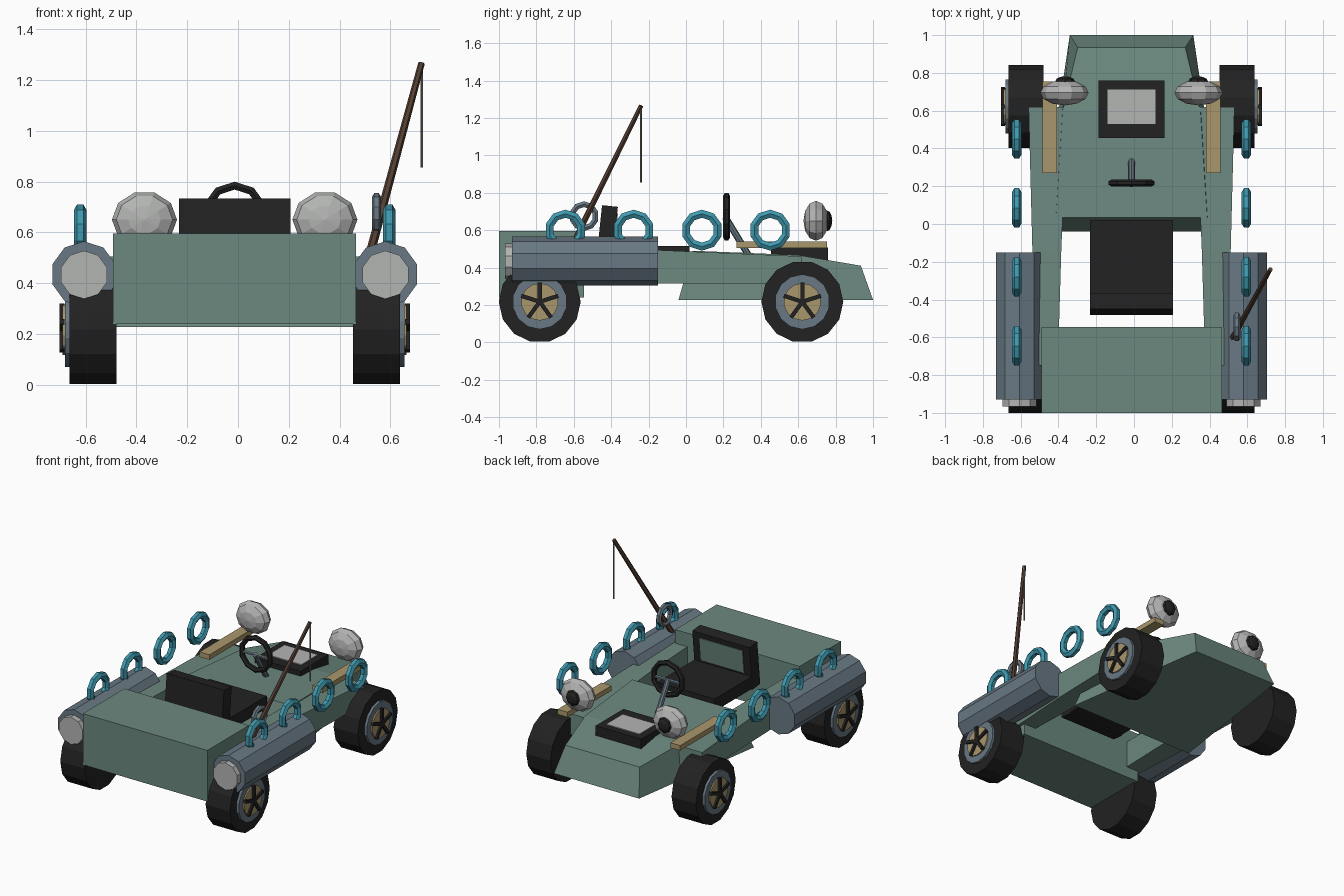
import bpy, bmesh, math
from mathutils import Vector, Matrix

if "Cube" in bpy.data.objects:
    bpy.data.objects.remove(bpy.data.objects["Cube"])

CX = -0.013  # vehicle centre line


def mat(name, r, g, b):
    m = bpy.data.materials.new(name)
    m.diffuse_color = (r, g, b, 1)
    m.use_nodes = True
    m.node_tree.nodes["Principled BSDF"].inputs["Base Color"].default_value = m.diffuse_color
    return m


GREEN = mat("sage green", 0.15, 0.25, 0.215)
STEEL = mat("blue grey", 0.14, 0.19, 0.23)
TEAL = mat("teal", 0.05, 0.32, 0.43)
TAN = mat("tan", 0.40, 0.31, 0.15)
PALE = mat("pale grey", 0.45, 0.46, 0.45)
BLACK = mat("black", 0.016, 0.016, 0.016)
BROWN = mat("brown", 0.09, 0.05, 0.033)
CORD = mat("cord grey", 0.27, 0.25, 0.21)


def finish(bm, name, m):
    bmesh.ops.recalc_face_normals(bm, faces=bm.faces)
    me = bpy.data.meshes.new(name)
    bm.to_mesh(me)
    bm.free()
    me.materials.append(m)
    ob = bpy.data.objects.new(name, me)
    bpy.context.collection.objects.link(ob)
    return ob


def box(name, m, lo, hi, tilt=0):
    lo, hi = Vector(lo), Vector(hi)
    bm = bmesh.new()
    bmesh.ops.create_cube(bm, size=1)
    mx = (Matrix.Translation((lo + hi) / 2) @ Matrix.Rotation(tilt, 4, 'X')
          @ Matrix.Diagonal((*(hi - lo), 1)))
    bm.transform(mx)
    return finish(bm, name, m)


def rod(name, m, a, b, r1, r2=None, n=8, turn=0):
    a, b = Vector(a), Vector(b)
    d = b - a
    bm = bmesh.new()
    bmesh.ops.create_cone(bm, cap_ends=True, segments=n, radius1=r1,
                          radius2=r1 if r2 is None else r2, depth=d.length)
    bm.transform(Matrix.Translation((a + b) / 2) @ d.to_track_quat('Z', 'Y').to_matrix().to_4x4()
                 @ Matrix.Rotation(turn, 4, 'Z'))
    return finish(bm, name, m)


def ring(name, m, c, R, r, axis, n=10, k=6):
    # torus around the x or y axis
    bm = bmesh.new()
    g = []
    for i in range(n):
        a = 2 * math.pi * (i + 0.5) / n
        row = []
        for j in range(k):
            b = 2 * math.pi * j / k
            q, h = R + r * math.sin(b), r * math.cos(b)
            p = (h, q * math.cos(a), q * math.sin(a)) if axis == 'x' else (q * math.cos(a), h, q * math.sin(a))
            row.append(bm.verts.new(Vector(c) + Vector(p)))
        g.append(row)
    for i in range(n):
        for j in range(k):
            bm.faces.new((g[i][j], g[(i + 1) % n][j], g[(i + 1) % n][(j + 1) % k], g[i][(j + 1) % k]))
    return finish(bm, name, m)


def loft(name, m, sections):
    bm = bmesh.new()
    rows = [[bm.verts.new(p) for p in s] for s in sections]
    n = len(rows[0])
    for a, b in zip(rows, rows[1:]):
        for i in range(n):
            bm.faces.new((a[i], a[(i + 1) % n], b[(i + 1) % n], b[i]))
    bm.faces.new(rows[0])
    bm.faces.new(rows[-1])
    return finish(bm, name, m)


def ball(name, m, c, s, n=10, rings=6):
    # low-poly ellipsoid with its poles along y
    bm = bmesh.new()
    bmesh.ops.create_uvsphere(bm, u_segments=n, v_segments=rings, radius=1)
    bm.transform(Matrix.Translation(c) @ Matrix.Diagonal((*s, 1)) @ Matrix.Rotation(math.pi / 2, 4, 'Y')
                 @ Matrix.Rotation(math.pi / 2, 4, 'X'))
    return finish(bm, name, m)


# body: rear box and tapered nose
box("rear_box", GREEN, (CX - 0.478, -1, 0.24), (CX + 0.478, -0.545, 0.595))


def nose_section(yb, wb, zb, yt, wt, zt):
    return [(CX - wb, yb, zb), (CX + wb, yb, zb), (CX + wt, yt, zt), (CX - wt, yt, zt)]


loft("nose", GREEN, [nose_section(-0.04, 0.48, 0.227, 0.035, 0.40, 0.49),
                     nose_section(0.61, 0.385, 0.227, 0.60, 0.365, 0.467),
                     nose_section(1.0, 0.327, 0.227, 0.935, 0.285, 0.41)])

for s, side in ((-1, "left"), (1, "right")):
    def X(v):
        return CX + s * v

    # side rail
    loft(side + "_rail", GREEN,
         [[(X(i), y, zb), (X(o), y, zb), (X(o), y, zt), (X(i), y, zt)]
          for y, i, o, zb, zt in ((-0.75, 0.39, 0.49, 0.315, 0.505),
                                  (-0.14, 0.372, 0.525, 0.315, 0.493),
                                  (0.62, 0.34, 0.545, 0.315, 0.46))])
    # pontoon with pale end cap
    rod(side + "_pontoon", STEEL, (X(0.593), -0.93, 0.435), (X(0.593), -0.15, 0.435), 0.13, n=10)
    rod(side + "_pontoon_cap", PALE, (X(0.593), -0.967, 0.433), (X(0.593), -0.925, 0.433), 0.095, n=10)
    # plank and eye lamp
    box(side + "_plank", TAN, (X(0.433) - 0.038, 0.27, 0.505), (X(0.433) + 0.038, 0.755, 0.54))
    ball(side + "_lamp", PALE, (X(0.355), 0.695, 0.65), (0.128, 0.067, 0.112))
    ball(side + "_lamp_pupil", BLACK, (X(0.352), 0.755, 0.65), (0.052, 0.027, 0.055), 8, 6)
    # row of teal rings
    for i, y in enumerate((-0.645, -0.28, 0.085, 0.45)):
        ring(f"{side}_ring_{i + 1}", TEAL, (X(0.608), y, 0.6), 0.088, 0.025, 'x')
    # wheels
    for y, end in ((-0.782, "box_end"), (0.622, "nose_end")):
        n = f"{side}_{end}_"
        z = 0.217
        rod(n + "tyre", BLACK, (X(0.465), y, z), (X(0.651), y, z), 0.219, n=14, turn=math.pi / 14)
        rod(n + "rim", STEEL, (X(0.64), y, z), (X(0.668), y, z), 0.147, n=14)
        rod(n + "hub", TAN, (X(0.66), y, z), (X(0.677), y, z), 0.1, n=14)
        for k in range(5):
            a = math.pi / 2 + k * 2 * math.pi / 5
            c, d = math.cos(a), math.sin(a)
            h = 0.011
            loft(f"{n}spoke_{k + 1}", BLACK,
                 [[(X(0.67), y + r * c - h * d, z + r * d + h * c), (X(0.67), y + r * c + h * d, z + r * d - h * c),
                   (X(0.69), y + r * c + h * d, z + r * d - h * c), (X(0.69), y + r * c - h * d, z + r * d + h * c)]
                  for r in (0, 0.104)])

# seat
box("seat_cushion", BLACK, (CX - 0.22, -0.44, 0.43), (CX + 0.22, 0.02, 0.515))
lean = math.radians(-6)
box("seat_back", BLACK, (CX - 0.22, -0.465, 0.425), (CX + 0.22, -0.38, 0.73), lean)
box("seat_back_panel", GREEN, (CX - 0.165, -0.385, 0.53), (CX + 0.165, -0.372, 0.69), lean)

# steering wheel and column
ring("steering_wheel", BLACK, (CX, 0.217, 0.672), 0.112, 0.018, 'y')
rod("steering_column", STEEL, (CX, 0.21, 0.67), (CX, 0.35, 0.44), 0.018)
rod("steering_bar", STEEL, (CX - 0.11, 0.217, 0.665), (CX + 0.11, 0.217, 0.665), 0.011, n=6)

# hood panel
box("hood_panel_frame", BLACK, (CX - 0.175, 0.455, 0.43), (CX + 0.175, 0.76, 0.507))
box("hood_panel_plate", PALE, (CX - 0.128, 0.53, 0.506), (CX + 0.128, 0.712, 0.513))

# fishing rod, line and reel
rod("fishing_rod", BROWN, (0.515, -0.617, 0.5), (0.722, -0.24, 1.265), 0.018, 0.013, n=6)
rod("fishing_line", CORD, (0.723, -0.24, 0.855), (0.723, -0.24, 1.262), 0.005, n=4)
ring("fishing_reel", STEEL, (0.545, -0.545, 0.675), 0.064, 0.018, 'x')
